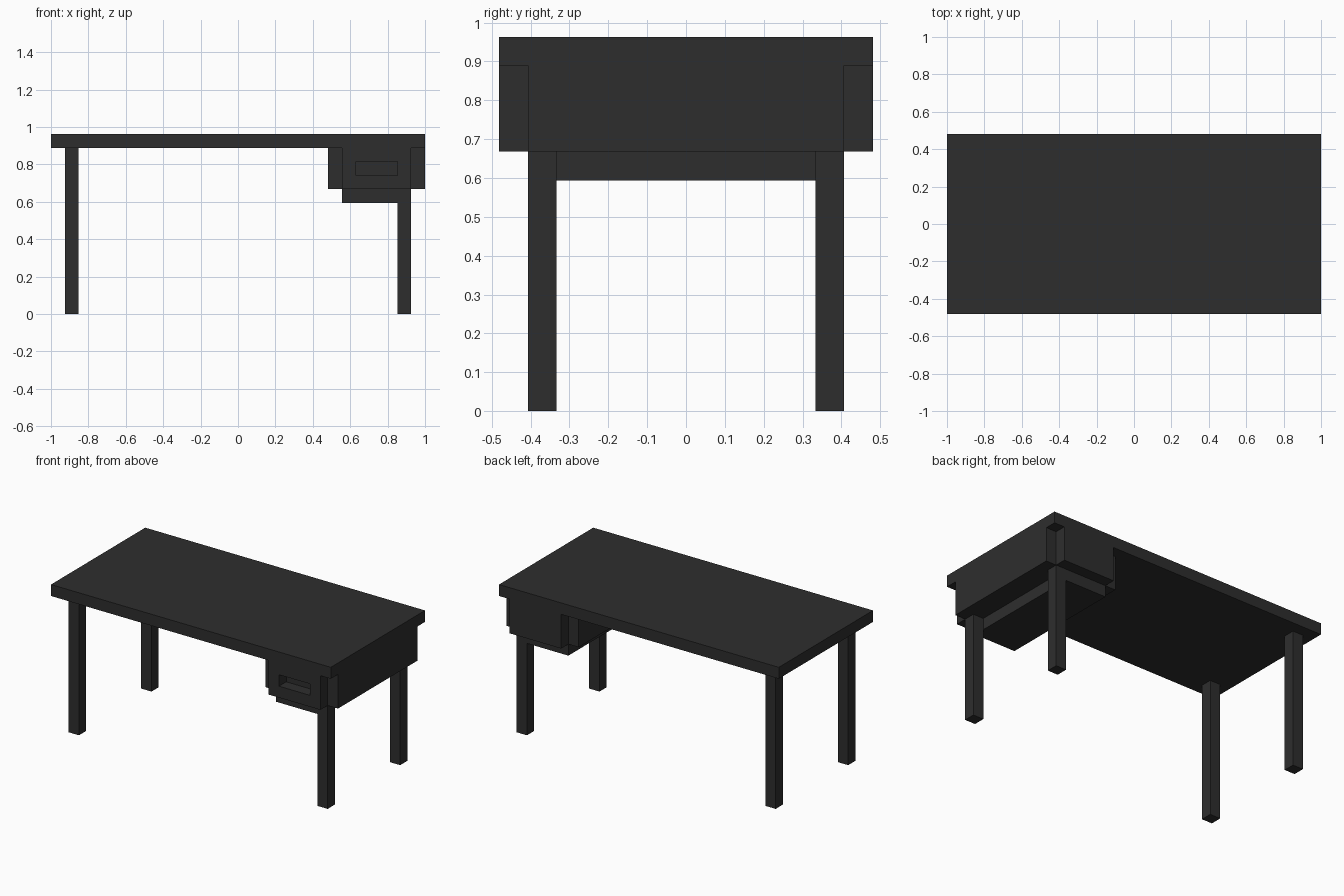
import bpy, bmesh

if "Cube" in bpy.data.objects:
    bpy.data.objects.remove(bpy.data.objects["Cube"])

mat = bpy.data.materials.new("charcoal black")
mat.diffuse_color = (0.027, 0.027, 0.027, 1)
mat.use_nodes = True
mat.node_tree.nodes["Principled BSDF"].inputs["Base Color"].default_value = mat.diffuse_color


def finish(name, bm):
    bmesh.ops.recalc_face_normals(bm, faces=bm.faces)
    me = bpy.data.meshes.new(name)
    bm.to_mesh(me)
    bm.free()
    me.materials.append(mat)
    ob = bpy.data.objects.new(name, me)
    bpy.context.collection.objects.link(ob)
    return ob


def prism(name, pts, z0, z1):
    """Extrude a plan outline from z0 to z1."""
    bm = bmesh.new()
    face = bm.faces.new([bm.verts.new((x, y, z0)) for x, y in pts])
    res = bmesh.ops.extrude_face_region(bm, geom=[face])
    for v in res["geom"]:
        if isinstance(v, bmesh.types.BMVert):
            v.co.z = z1
    return finish(name, bm)


def box(name, x0, x1, y0, y1, z0, z1):
    return prism(name, [(x0, y0), (x1, y0), (x1, y1), (x0, y1)], z0, z1)


T = 0.074            # board and leg thickness
Y = 0.481            # half depth
TOP, UNDER, LOW = 0.963, 0.889, 0.668
YI = Y - T           # inner step in depth
XA, XB = 0.482, 1.0  # drawer case extent
XI, XO = XA + T, XB - T

# Table top
box("table_top", -1, 1, -Y, Y, UNDER, TOP)

# Legs: left pair reach the top, right pair stop under the drawer case
for side, x0, top in (("left", -XO, UNDER), ("right", XO - T, LOW)):
    for end, y0 in (("front", -YI), ("back", YI - T)):
        box(f"{end}_{side}_leg", x0, x0 + T, y0, y0 + T, 0, top)

# Drawer case with notched corners
case = prism("drawer_case", [
    (XI, -Y), (XO, -Y), (XO, -YI), (XB, -YI), (XB, YI), (XO, YI),
    (XO, Y), (XI, Y), (XI, YI), (XA, YI), (XA, -YI), (XI, -YI)], LOW, UNDER)

# Recessed hand slot in the drawer front
cutter = box("slot_cutter", 0.63, 0.852, -Y - 0.1, -YI, 0.742, 0.816)
cutter.hide_render = True
cutter.hide_viewport = True
cut = case.modifiers.new("hand_slot", "BOOLEAN")
cut.object = cutter
cut.operation = "DIFFERENCE"
cut.solver = "EXACT"

# Drawer bottom tray between the legs
box("drawer_bottom", XI, XO - T, -YI, YI, LOW - T, LOW)
